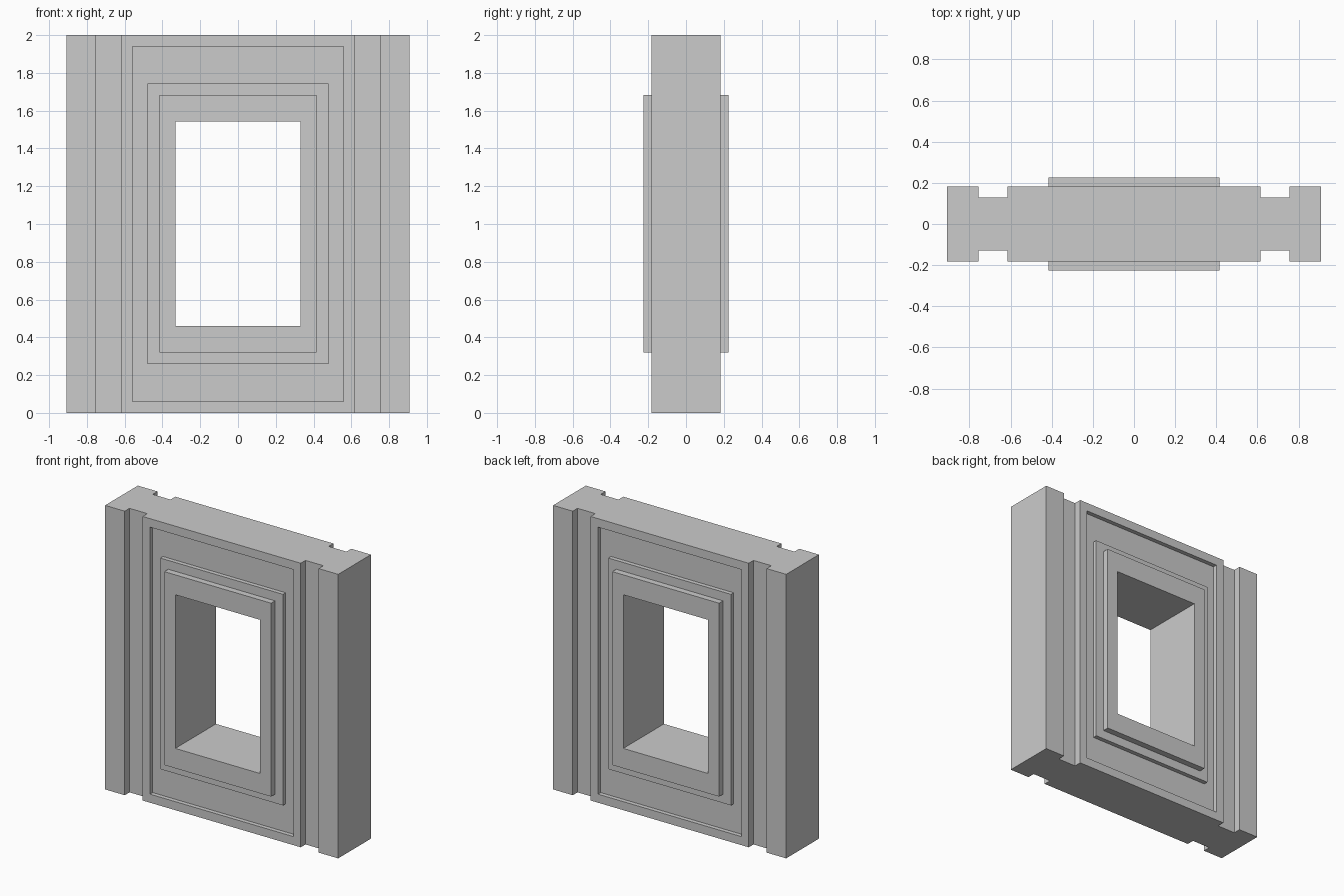
import bpy, bmesh

if "Cube" in bpy.data.objects:
    bpy.data.objects.remove(bpy.data.objects["Cube"])

H = 2.0        # height
FACE = 0.182   # half thickness of the wall
GROOVE = 0.129 # half thickness at the vertical grooves
SUNK = 0.152   # half thickness at the sunken panel border
TRIM = 0.226   # half thickness at the raised window trim

bm = bmesh.new()


def rect(hx, z0, z1, y):
    return [bm.verts.new((x, y, z)) for x, z in
            ((-hx, z0), (hx, z0), (hx, z1), (-hx, z1))]


# Stepped panel: nested rectangles from the panel edge in to the opening
steps = [
    (0.616, 0.0, H, FACE),
    (0.558, 0.06, 1.94, FACE), (0.558, 0.06, 1.94, SUNK),
    (0.478, 0.258, 1.744, SUNK), (0.478, 0.258, 1.744, FACE),
    (0.416, 0.32, 1.682, FACE), (0.416, 0.32, 1.682, TRIM),
    (0.33, 0.46, 1.542, TRIM),
]
# Front rings, then the same rings in reverse on the back (through the opening)
rings = [rect(a, b, c, -y) for a, b, c, y in steps]
rings += [rect(a, b, c, y) for a, b, c, y in reversed(steps)]
for r, s in zip(rings, rings[1:]):
    for i in range(4):
        j = (i + 1) % 4
        bm.faces.new((r[i], r[j], s[j], s[i]))

# Grooved side columns: half profile mirrored front to back and left to right
half = [(0.616, -FACE), (0.616, -GROOVE), (0.755, -GROOVE),
        (0.755, -FACE), (0.908, -FACE)]
side = half + [(x, -y) for x, y in reversed(half)]
for sx in (-1, 1):
    low, high = [[bm.verts.new((sx * x, y, z)) for x, y in side] for z in (0, H)]
    for i in range(len(side) - 1):
        bm.faces.new((low[i], low[i + 1], high[i + 1], high[i]))

# Top and bottom caps over the full plan outline
outline = side + [(-x, y) for x, y in reversed(side)]
for z in (0, H):
    bm.faces.new([bm.verts.new((x, y, z)) for x, y in outline])

bmesh.ops.remove_doubles(bm, verts=bm.verts, dist=1e-5)
bmesh.ops.recalc_face_normals(bm, faces=bm.faces)
mesh = bpy.data.meshes.new("window_wall")
bm.to_mesh(mesh)
bm.free()
bpy.context.collection.objects.link(bpy.data.objects.new("window_wall", mesh))
